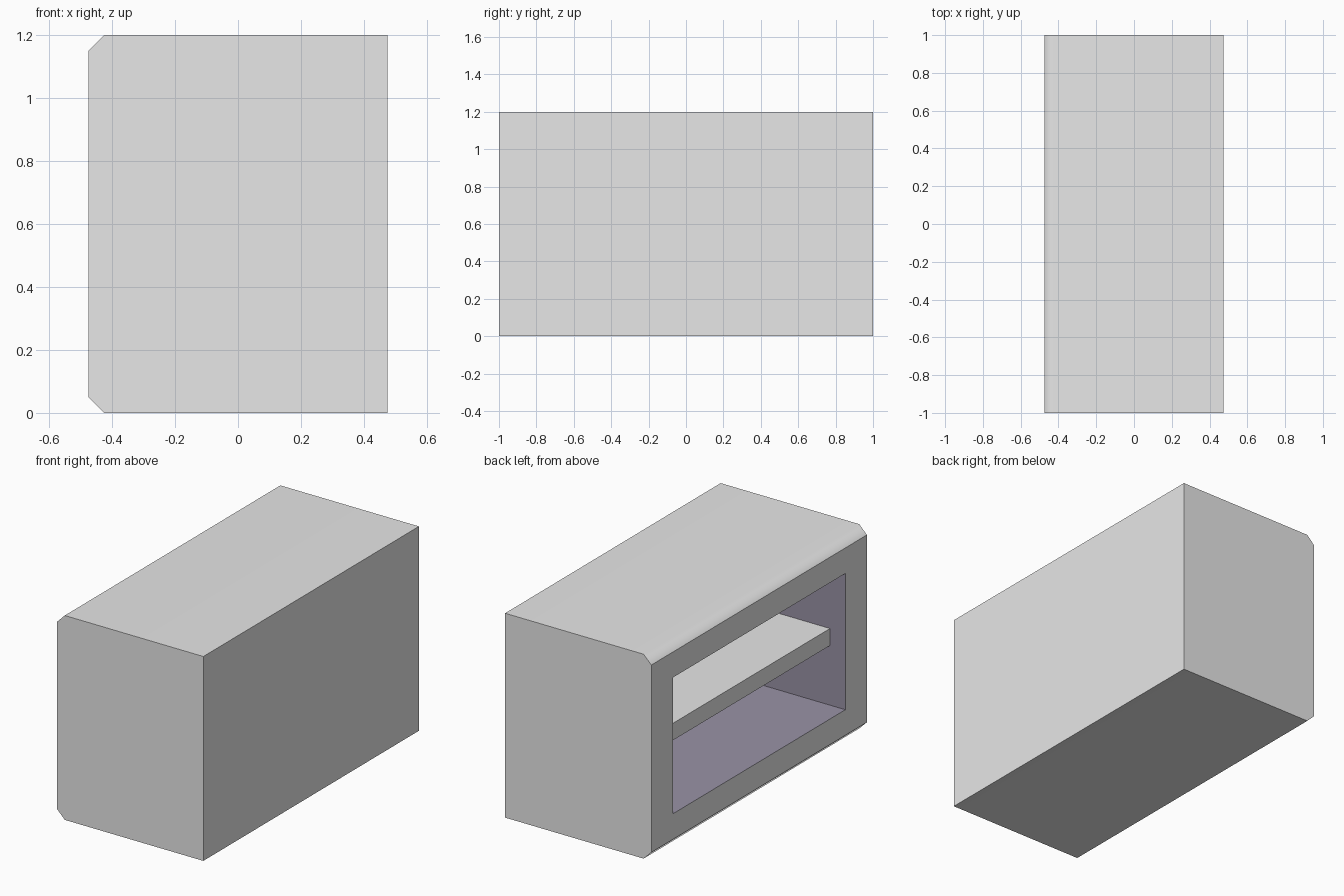
import bpy
import bmesh
from mathutils import Vector

if "Cube" in bpy.data.objects:
    bpy.data.objects.remove(bpy.data.objects["Cube"])

HALF_X, HALF_Y, HEIGHT, CHAMFER = 0.475, 1.0, 1.2, 0.05
OPEN_Y, OPEN_LOW, OPEN_HIGH, BACK_X = 0.8, 0.2, 1.0, 0.3


def make_material(name, rgb):
    mat = bpy.data.materials.new(name)
    mat.use_nodes = True
    colour = (*rgb, 1)
    mat.diffuse_color = colour
    mat.node_tree.nodes["Principled BSDF"].inputs["Base Color"].default_value = colour
    return mat


def make_object(name, bm, materials):
    mesh = bpy.data.meshes.new(name)
    bmesh.ops.recalc_face_normals(bm, faces=bm.faces)
    bm.to_mesh(mesh)
    bm.free()
    for mat in materials:
        mesh.materials.append(mat)
    obj = bpy.data.objects.new(name, mesh)
    bpy.context.collection.objects.link(obj)
    return obj


def add_box(bm, low, high):
    low, high = Vector(low), Vector(high)
    verts = bmesh.ops.create_cube(bm, size=1)["verts"]
    bmesh.ops.scale(bm, vec=high - low, verts=verts)
    bmesh.ops.translate(bm, vec=(low + high) / 2, verts=verts)


grey = make_material("light grey", (0.8, 0.8, 0.8))
lining = make_material("muted purple grey", (0.32, 0.29, 0.38))

# Cabinet body, with the long edges around the open side chamfered
bm = bmesh.new()
add_box(bm, (-HALF_X, -HALF_Y, 0), (HALF_X, HALF_Y, HEIGHT))
long_edges = [e for e in bm.edges
              if all(v.co.x < 0 for v in e.verts)
              and abs(e.verts[0].co.y - e.verts[1].co.y) > HALF_Y]
bmesh.ops.bevel(bm, geom=long_edges, offset=CHAMFER, segments=1, affect='EDGES')

# Opening: inset the open side, then push the inner face in
bm.normal_update()
opening = min(bm.faces, key=lambda f: f.normal.x)
bmesh.ops.inset_region(bm, faces=[opening], thickness=0.15)
for v in opening.verts:
    v.co.y = OPEN_Y if v.co.y > 0 else -OPEN_Y
    v.co.z = OPEN_HIGH if v.co.z > HEIGHT / 2 else OPEN_LOW
pushed = bmesh.ops.extrude_discrete_faces(bm, faces=[opening])["faces"][0]
for v in pushed.verts:
    v.co.x = BACK_X

# Lining colour on every face that reaches the recess back
for f in bm.faces:
    if any(abs(v.co.x - BACK_X) < 0.001 for v in f.verts):
        f.material_index = 1

# Chamfers blend into the top and bottom; all other edges stay crisp
bm.normal_update()
for f in bm.faces:
    f.smooth = True
for e in bm.edges:
    e.smooth = all(abs(f.normal.z) > 0.5 for f in e.link_faces)
body = make_object("cabinet_body", bm, [grey, lining])
weighted = body.modifiers.new("weighted_normals", 'WEIGHTED_NORMAL')
weighted.keep_sharp = True

# Shelf, set back from the opening
bm = bmesh.new()
add_box(bm, (-HALF_X + 0.1, -OPEN_Y, 0.55), (BACK_X, OPEN_Y, 0.65))
make_object("shelf", bm, [grey])
